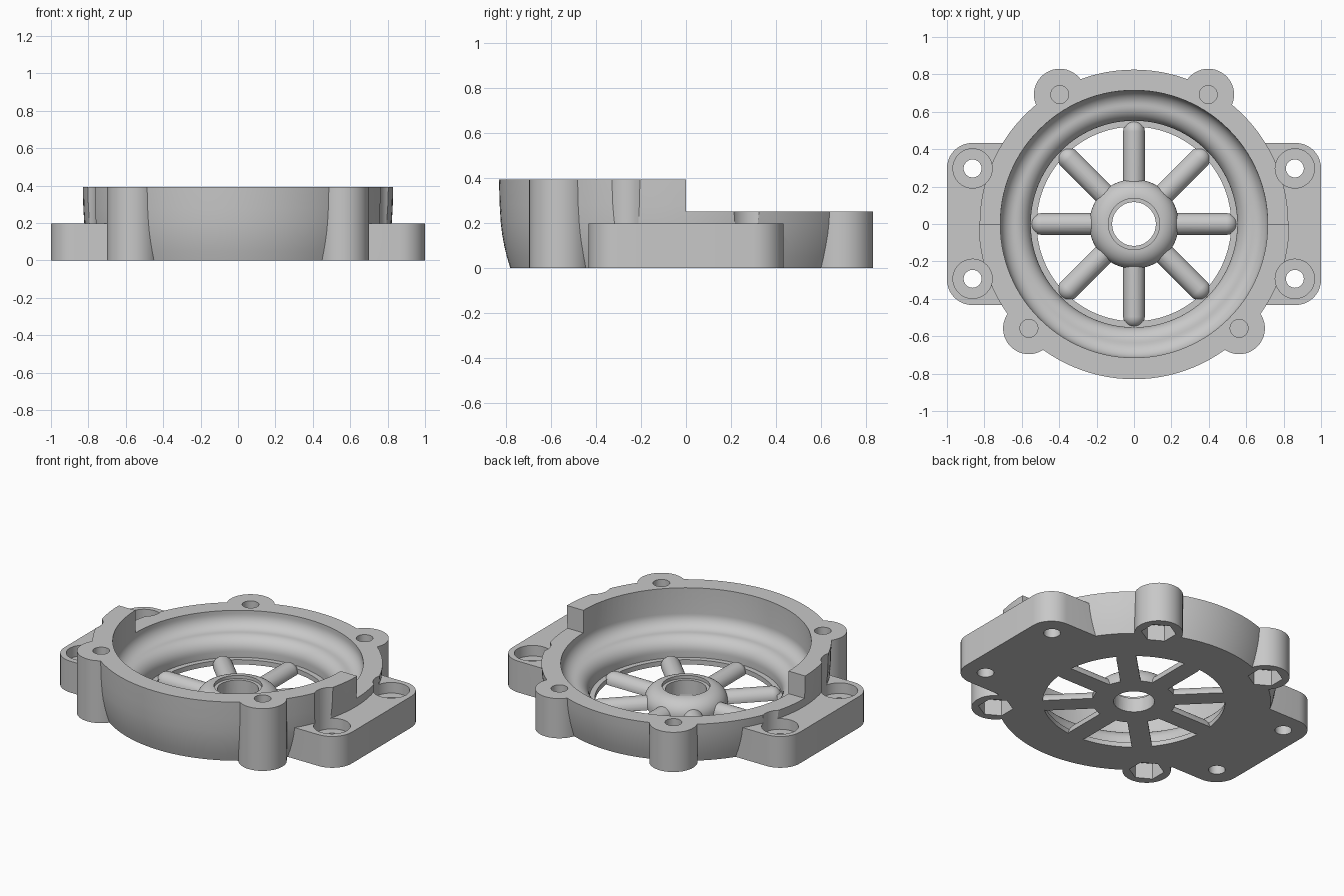
import bpy, bmesh
from math import cos, sin, pi, radians
from mathutils import Matrix, Vector

old = bpy.data.objects.get("Cube")
if old:
    bpy.data.objects.remove(old)

COLOUR = (0.58, 0.58, 0.58, 1)
grey = bpy.data.materials.new("plain_grey")
grey.use_nodes = True
grey.diffuse_color = COLOUR
grey.node_tree.nodes["Principled BSDF"].inputs["Base Color"].default_value = COLOUR


def finish(bm, name):
    bmesh.ops.recalc_face_normals(bm, faces=bm.faces)
    me = bpy.data.meshes.new(name)
    bm.to_mesh(me)
    bm.free()
    me.materials.append(grey)
    ob = bpy.data.objects.new(name, me)
    bpy.context.collection.objects.link(ob)
    return ob


def lathe(name, profile, steps=112):
    """Closed solid turned about z from (radius, height) pairs."""
    bm = bmesh.new()
    vs = [bm.verts.new((r, 0, z)) for r, z in profile]
    edges = [bm.edges.new((vs[i], vs[(i + 1) % len(vs)])) for i in range(len(vs))]
    bmesh.ops.spin(bm, geom=vs + edges, axis=(0, 0, 1), cent=(0, 0, 0),
                   angle=2 * pi, steps=steps, use_merge=False)
    bmesh.ops.remove_doubles(bm, verts=bm.verts, dist=1e-5)
    axis = [e for e in bm.edges if all(v.co.xy.length < 1e-5 for v in e.verts)]
    bmesh.ops.delete(bm, geom=axis, context='EDGES')
    return finish(bm, name)


def arc(cx, cz, rx, rz, start, end, n=10):
    """Points along an elliptical arc, angles in degrees."""
    angles = [radians(start + (end - start) * i / n) for i in range(n + 1)]
    return [(cx + rx * cos(a), cz + rz * sin(a)) for a in angles]


def cylinder(name, x, y, r, z0, z1, sides=48):
    bm = bmesh.new()
    bmesh.ops.create_cone(bm, cap_ends=True, segments=sides, radius1=r, radius2=r,
                          depth=z1 - z0, matrix=Matrix.Translation((x, y, (z0 + z1) / 2)))
    return finish(bm, name)


def box(name, lo, hi):
    bm = bmesh.new()
    bmesh.ops.create_cube(bm, size=1)
    lo, hi = Vector(lo), Vector(hi)
    for v in bm.verts:
        v.co = (lo + hi) / 2 + v.co * (hi - lo)
    return finish(bm, name)


def hull(name, points):
    bm = bmesh.new()
    for p in points:
        bm.verts.new(p)
    res = bmesh.ops.convex_hull(bm, input=bm.verts)
    loose = {g for g in res["geom_interior"] if isinstance(g, bmesh.types.BMVert)}
    bmesh.ops.delete(bm, geom=list(loose), context='VERTS')
    bmesh.ops.dissolve_limit(bm, angle_limit=radians(0.5), verts=bm.verts, edges=bm.edges)
    return finish(bm, name)


def combine(target, tool, operation):
    """Apply a boolean and discard the tool."""
    mod = target.modifiers.new("bool", 'BOOLEAN')
    mod.operation, mod.solver, mod.object = operation, 'EXACT', tool
    bpy.context.view_layer.update()
    result = bpy.data.meshes.new_from_object(
        target.evaluated_get(bpy.context.evaluated_depsgraph_get()))
    target.modifiers.clear()
    target.data = result
    bpy.data.objects.remove(tool)


TOP, STEP, EAR = 0.392, 0.25, 0.197
LUGS = [(s * x, y) for s in (-1, 1) for x, y in ((0.562, -0.558), (0.397, 0.692))]
BOLTS = [(x, y) for x in (-0.863, 0.86) for y in (-0.293, 0.297)]

# Housing: flared drum with lugs and a mounting flange
housing = lathe("housing", [(0, 0), (0.78, 0), (0.795, 0.05), (0.807, 0.1), (0.816, 0.15),
                            (0.822, 0.2), (0.827, 0.28), (0.83, TOP), (0, TOP)])
for x, y in LUGS:
    combine(housing, cylinder("lug", x, y, 0.138, 0, TOP), 'UNION')
corners = [(sx * 0.865 + 0.135 * cos(a), sy * 0.298 + 0.135 * sin(a), z)
           for sx in (-1, 1) for sy in (-1, 1) for z in (0, EAR)
           for a in [i * pi / 20 for i in range(40)]]
combine(housing, hull("flange", corners), 'UNION')

# Lower rear half of the rim
combine(housing, box("step_cut", (-1.2, 0, STEP), (1.2, 1.2, 1)), 'DIFFERENCE')

# Bowl: wall sweeping into a shelf, then rolling over towards a thin floor
bowl = [(0, 0.03), (0.552, 0.03)]
bowl += arc(0.635, 0.067, 0.083, 0.083, 180, 90)
bowl += arc(0.635, 0.23, 0.08, 0.08, -90, 0)[1:]
bowl += [(0.715, 0.6), (0, 0.6)]
combine(housing, lathe("bowl_cut", bowl), 'DIFFERENCE')

# Round opening through the floor, leaving a small lip
combine(housing, cylinder("opening", 0, 0, 0.52, -0.1, 0.1, 96), 'DIFFERENCE')

# Blind lug screw holes above hexagonal nut pockets
for x, y in LUGS:
    combine(housing, cylinder("screw_hole", x, y, 0.048, 0.115, 0.6, 32), 'DIFFERENCE')
    combine(housing, cylinder("nut_pocket", x, y, 0.1, -0.1, 0.1, 6), 'DIFFERENCE')

# Counterbored flange holes
for x, y in BOLTS:
    combine(housing, cylinder("bolt_hole", x, y, 0.048, -0.1, 0.6, 32), 'DIFFERENCE')
    combine(housing, cylinder("counterbore", x, y, 0.105, 0.13, 0.6), 'DIFFERENCE')

# Eight half-round spokes with domed ends, flat underneath
WIDTH, BASE = 0.058, 0.005
rings = [(WIDTH, 0)] + arc(0, BASE, WIDTH, WIDTH, 0, 90, 8)
spokes = []
for k in range(8):
    turn = Matrix.Rotation(k * pi / 4, 3, 'Z')
    pts = [turn @ Vector((cx + r * cos(a), r * sin(a), z))
           for cx in (0.17, 0.495) for r, z in rings
           for a in ([i * pi / 12 for i in range(24)] if r > 1e-4 else [0])]
    spokes.append(hull("spoke", pts))
wheel = spokes[0]
wheel.name = "spoke_wheel"
for s in spokes[1:]:
    combine(wheel, s, 'UNION')

# Hub with a rounded shoulder and a stepped bore
shoulder = arc(0.14, 0.02, 0.099, 0.09, 0, 90)
combine(wheel, lathe("hub", [(0, 0), (0.239, 0)] + shoulder + [(0, 0.11)], 64), 'UNION')
combine(wheel, cylinder("bore", 0, 0, 0.117, -0.1, 0.4), 'DIFFERENCE')
combine(wheel, cylinder("bore_step", 0, 0, 0.137, 0.09, 0.4), 'DIFFERENCE')

# Smooth shading with sharp edges kept
bpy.ops.object.select_all(action='DESELECT')
for ob in (housing, wheel):
    ob.select_set(True)
    bpy.context.view_layer.objects.active = ob
bpy.ops.object.shade_smooth_by_angle(angle=radians(30))
